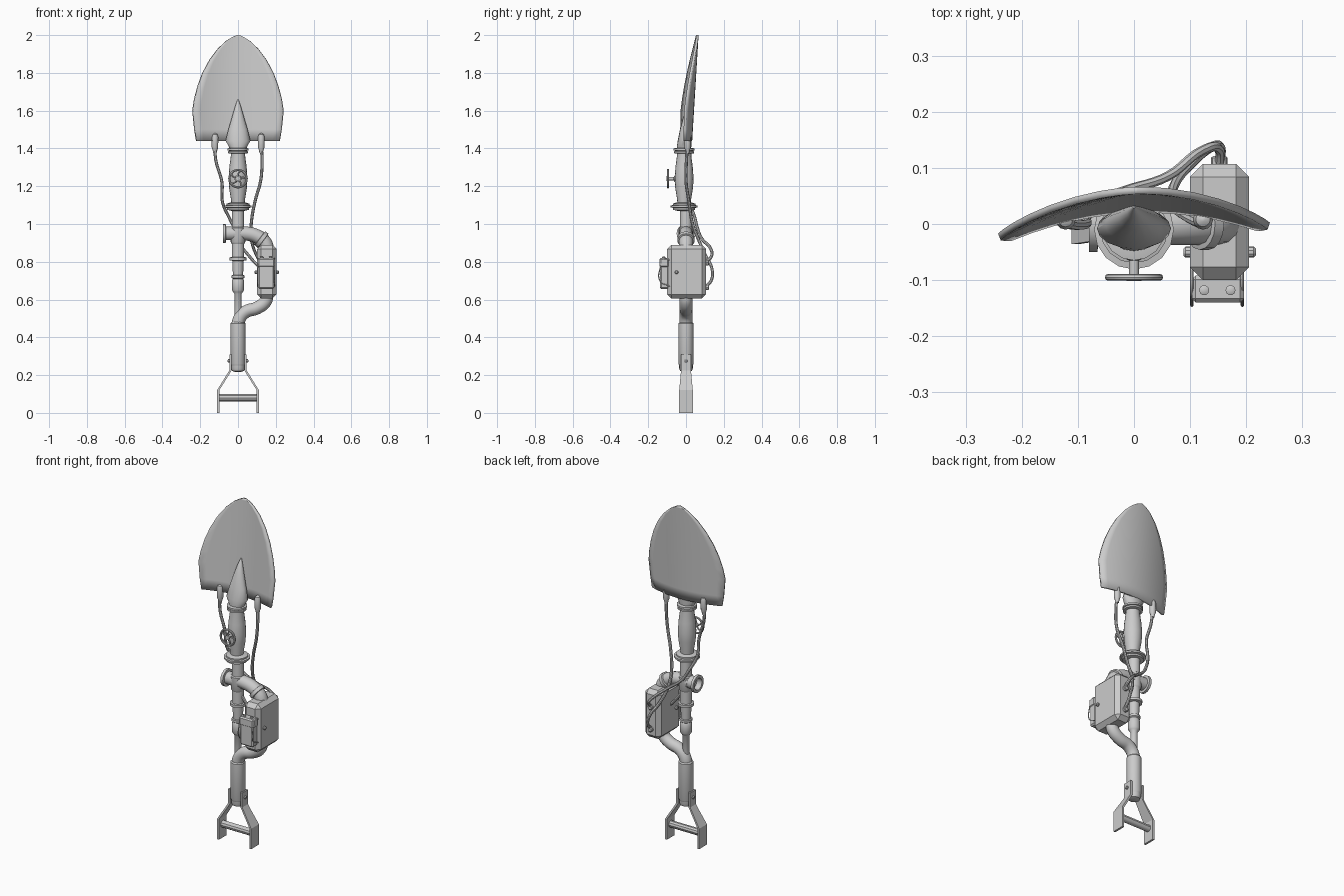
import bpy, bmesh
from math import cos, sin, pi
from mathutils import Vector

if "Cube" in bpy.data.objects:
    bpy.data.objects.remove(bpy.data.objects["Cube"])


def mesh_object(name, bm):
    bmesh.ops.recalc_face_normals(bm, faces=bm.faces)
    me = bpy.data.meshes.new(name)
    bm.to_mesh(me)
    bm.free()
    ob = bpy.data.objects.new(name, me)
    bpy.context.collection.objects.link(ob)
    return ob


def loft(name, rings):
    """Skin a list of equal-length point rings and cap both ends."""
    bm = bmesh.new()
    rows = [[bm.verts.new(p) for p in ring] for ring in rings]
    n = len(rows[0])
    for a, b in zip(rows, rows[1:]):
        for i in range(n):
            j = (i + 1) % n
            bm.faces.new((a[i], a[j], b[j], b[i]))
    bm.faces.new(rows[0])
    bm.faces.new(rows[-1])
    return mesh_object(name, bm)


def lathe(name, profile, origin=(0, 0, 0), axis=(0, 0, 1), n=16):
    """Revolve (radius, distance along axis) pairs."""
    q = Vector(axis).to_track_quat('Z', 'Y')
    o = Vector(origin)
    return loft(name, [[o + q @ Vector((r * cos(2 * pi * i / n), r * sin(2 * pi * i / n), h))
                        for i in range(n)] for r, h in profile])


def tube(name, pts, r, sides=2):
    """Smooth tube through points."""
    cu = bpy.data.curves.new(name, 'CURVE')
    cu.dimensions = '3D'
    cu.bevel_depth, cu.bevel_resolution = r, sides
    cu.use_fill_caps = True
    cu.resolution_u = 6
    sp = cu.splines.new('BEZIER')
    sp.bezier_points.add(len(pts) - 1)
    for b, p in zip(sp.bezier_points, pts):
        b.co = p
        b.handle_left_type = b.handle_right_type = 'AUTO'
    ob = bpy.data.objects.new(name, cu)
    bpy.context.collection.objects.link(ob)
    bpy.ops.object.select_all(action='DESELECT')
    ob.select_set(True)
    bpy.context.view_layer.objects.active = ob
    bpy.ops.object.convert(target='MESH')
    return bpy.context.view_layer.objects.active


def box(name, lo, hi, chamfer):
    bm = bmesh.new()
    bmesh.ops.create_cube(bm, size=1)
    lo, hi = Vector(lo), Vector(hi)
    for v in bm.verts:
        v.co = (lo + hi) / 2 + v.co * (hi - lo)
    bmesh.ops.bevel(bm, geom=bm.edges[:], offset=chamfer, segments=1, affect='EDGES', profile=0.5)
    return mesh_object(name, bm)


# curved shovel blade
outline = [(1.44, .22), (1.5, .23), (1.6, .24), (1.66, .231), (1.73, .213), (1.8, .187),
           (1.87, .15), (1.93, .105), (1.97, .062), (1.99, .03), (2.0, .006)]
bm = bmesh.new()
rows = []
for z, w in outline:
    row = []
    for i in range(-6, 7):
        x = w * i / 6
        row.append(bm.verts.new((x, .026 + .06 * (z - 1.44) - .85 * x * x + .04 * x, z)))
    rows.append(row)
for a, b in zip(rows, rows[1:]):
    for i in range(12):
        bm.faces.new((a[i], a[i + 1], b[i + 1], b[i]))
blade = mesh_object("blade", bm)
m = blade.modifiers.new("thickness", 'SOLIDIFY')
m.thickness, m.offset = .013, 0

# blade socket tapering to a point
socket = [(1.385, .042, .036, -.01), (1.41, .048, .038, -.01), (1.44, .066, .036, -.008), (1.5, .051, .032, 0),
          (1.58, .028, .022, .012), (1.63, .013, .012, .022), (1.66, .002, .002, .03)]
loft("blade_socket", [[(rx * cos(t * pi / 8), cy + ry * sin(t * pi / 8), z) for t in range(16)]
                      for z, rx, ry, cy in socket])

# valve body with its flanges
up = (0, -.01, 0)
lathe("valve_body", [(.033, 1.07), (.037, 1.13), (.047, 1.19), (.05, 1.24), (.046, 1.3), (.038, 1.36), (.038, 1.39)], up)
lathe("upper_flange", [(.04, 1.372), (.053, 1.375), (.053, 1.384), (.046, 1.387), (.055, 1.39), (.055, 1.4), (.04, 1.403)], up)
lathe("lower_flange", [(.036, 1.07), (.058, 1.075), (.058, 1.085), (.071, 1.088), (.071, 1.098),
                       (.06, 1.1), (.06, 1.108), (.036, 1.115)], up)

# hand wheel, spokes and stem
wheel = Vector((0, -.095, 1.24))
bpy.ops.mesh.primitive_torus_add(location=wheel, rotation=(pi / 2, 0, 0), major_radius=.046,
                                 minor_radius=.006, major_segments=20, minor_segments=8)
bpy.context.object.name = "wheel_rim"
for k in range(5):
    a = 2 * pi * k / 5
    tube("wheel_spoke", [wheel + Vector((r * cos(a + s), 0, r * sin(a + s)))
                         for r, s in ((.005, 0), (.026, .25), (.045, 0))], .0045)
lathe("valve_stem", [(.02, 0), (.018, .02), (.009, .025), (.009, .05), (.013, .052), (.013, .062)],
      (0, -.04, 1.24), (0, -1, 0), 12)

# main straight pipe, stepped towards the bottom
lathe("main_pipe", [(.033, 1.09), (.033, .825), (.044, .823), (.044, .808), (.03, .805), (.027, .73), (.034, .728),
                    (.034, .715), (.027, .71), (.032, .7), (.032, .65), (.026, .64), (.019, .63), (.019, .48)])
lathe("pipe_collar", [(.033, .985), (.039, .98), (.039, .905), (.033, .895)])

# side branch: open flanged stub on the left, bend into the case on the right
lathe("branch_stub", [(.036, .02), (.036, .064), (.05, .065), (.05, .08), (.034, .08), (.03, .05), (.01, .05)],
      (0, 0, .95), (-1, 0, 0))
tube("branch_bend", [(-.03, 0, .95), (.04, 0, .95), (.1, 0, .935), (.14, 0, .905), (.158, 0, .86)], .037, 4)
lathe("bend_collar", [(.037, -.012), (.046, -.01), (.046, .01), (.037, .012)], (.125, 0, .918), (.8, 0, -.6))

# lower bend, grip and end cap
tube("lower_bend", [(.155, 0, .63), (.145, 0, .59), (.1, 0, .555), (.04, 0, .535), (.006, 0, .495), (0, 0, .44)], .034, 4)
lathe("grip", [(.034, .48), (.04, .473), (.04, .26), (.036, .25)])
lathe("grip_cap", [(.036, .27), (.036, .235), (.031, .222), (.015, .217)])

# D handle: two mirrored straps with rivets and a crossbar
strap = [(.04, .31, .027), (.04, .225, .027), (.052, .205, .028), (.105, .12, .036), (.105, 0, .036)]
for s, side in ((-1, "left"), (1, "right")):
    loft("handle_strap_" + side, [[(s * (x - .006), -w, z), (s * (x + .006), -w, z),
                                   (s * (x + .006), w, z), (s * (x - .006), w, z)] for x, z, w in strap])
    lathe("strap_rivet_" + side, [(.009, 0), (.009, .008), (.005, .011)], (s * .044, 0, .275), (s, 0, 0), 8)
lathe("handle_crossbar", [(.02, -.104), (.02, .104)], (0, 0, .08), (1, 0, 0), 10)

# equipment case with front pack
box("case", (.1, -.1, .605), (.205, .107, .89), .023)
box("front_pack", (.107, -.138, .655), (.192, -.09, .79), .008)
box("front_pack_lid", (.103, -.14, .77), (.196, -.092, .82), .007)
for x in (.125, .172):
    lathe("pack_terminal", [(.009, 0), (.009, .008), (.005, .01)], (x, -.118, .818), (0, 0, 1), 10)
for x in (.103, .193):
    tube("pack_wire", [(x, -.07, .8), (x, -.115, .815), (x, -.136, .77), (x, -.138, .7), (x, -.085, .67)], .003)
for x, d in ((.203, 1), (.102, -1)):
    lathe("case_knob", [(.01, -.005), (.01, .01), (.006, .014)], (x, -.05, .745), (d, 0, 0), 10)

# cable lugs and the two cables running down to the case
runs = {"left": [(-.122, .008, 1.42), (-.118, .0, 1.34), (-.085, .0, 1.22), (-.083, .015, 1.12), (-.05, .045, 1.04),
                 (-.015, .06, .98), (.06, .085, .92), (.12, .13, .87), (.15, .135, .83), (.152, .1, .795)],
        "right": [(.123, .008, 1.42), (.127, .002, 1.33), (.12, .0, 1.23), (.09, .015, 1.12), (.07, .035, 1.0),
                  (.07, .065, .92), (.1, .105, .83), (.14, .138, .76), (.155, .133, .7), (.152, .1, .665)]}
for side, pts in runs.items():
    tube("cable_" + side, pts, .0085)
    x, y, z = pts[0]
    lathe("cable_lug_" + side, [(.009, -.045), (.012, -.03), (.017, -.015), (.018, .04), (.013, .055), (.004, .061)],
          (x, y, z), n=12)
    lathe("cable_socket_" + side, [(.015, -.01), (.015, .012), (.011, .015)],
          (pts[-1][0], .106, pts[-1][2]), (0, 1, 0), 10)
tube("link_hose", [(.025, .0, .87), (.055, -.005, .835), (.085, -.005, .8), (.105, -.005, .78)], .008)

for ob in bpy.data.objects:
    ob.select_set(ob.type == 'MESH' and not ob.name.startswith(("case", "front_pack", "handle_strap")))
bpy.context.view_layer.objects.active = blade
bpy.ops.object.shade_smooth_by_angle(angle=pi / 5)
